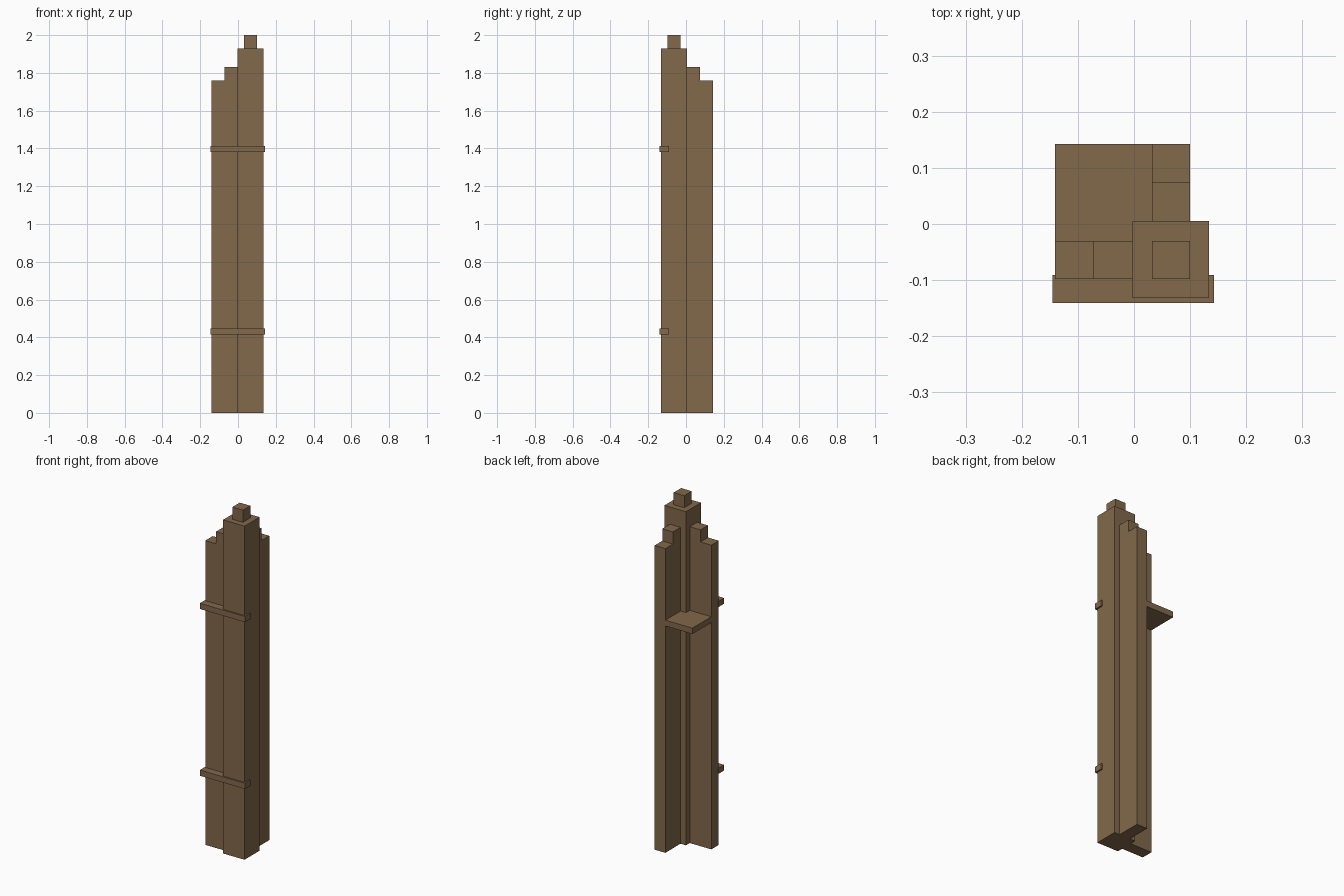
import bpy
import bmesh

cube = bpy.data.objects.get("Cube")
if cube:
    bpy.data.objects.remove(cube, do_unlink=True)

# Single brown wood colour
wood = bpy.data.materials.new("brown wood")
wood.use_nodes = True
colour = (0.223, 0.138, 0.07, 1.0)
wood.diffuse_color = colour
wood.node_tree.nodes["Principled BSDF"].inputs["Base Color"].default_value = colour


def finish(name, bm):
    bmesh.ops.recalc_face_normals(bm, faces=bm.faces)
    mesh = bpy.data.meshes.new(name)
    bm.to_mesh(mesh)
    bm.free()
    mesh.materials.append(wood)
    obj = bpy.data.objects.new(name, mesh)
    bpy.context.collection.objects.link(obj)
    return obj


def box(name, x, y, z):
    """Box from (min, max) ranges on each axis."""
    bm = bmesh.new()
    bmesh.ops.create_cube(bm, size=1.0)
    for v in bm.verts:
        v.co = [r[0] if c < 0 else r[1] for c, r in zip(v.co, (x, y, z))]
    return finish(name, bm)


def wing(name, profile, to_3d, offset):
    """Stepped wall: a (distance, height) outline extruded by offset."""
    bm = bmesh.new()
    face = bm.faces.new([bm.verts.new(to_3d(d, h)) for d, h in profile])
    new = bmesh.ops.extrude_face_region(bm, geom=[face])["geom"]
    bmesh.ops.translate(bm, vec=offset,
                        verts=[g for g in new if isinstance(g, bmesh.types.BMVert)])
    return finish(name, bm)


# Corner post with its small cap
box("corner_post", (-0.003, 0.134), (-0.132, 0.005), (0, 1.93))
box("post_cap", (0.032, 0.10), (-0.098, -0.03), (1.93, 2.0))

# Two stepped wings at a right angle, measured outward from the post
LOW, HIGH = 1.76, 1.83
steps = [(0, 0), (0.138, 0), (0.138, LOW), (0.069, LOW), (0.069, HIGH), (0, HIGH)]
wing("side_wing", steps, lambda d, h: (-0.003 - d, -0.098, h), (0, 0.068, 0))
wing("back_wing", steps, lambda d, h: (0.032, 0.005 + d, h), (0.068, 0, 0))

# Front rails
for name, z in (("lower_rail", 0.415), ("upper_rail", 1.38)):
    box(name, (-0.145, 0.143), (-0.141, -0.091), (z, z + 0.033))

# Shelf in the inner corner between the wings
box("corner_shelf", (-0.141, 0.032), (-0.03, 0.143), (1.312, 1.346))
